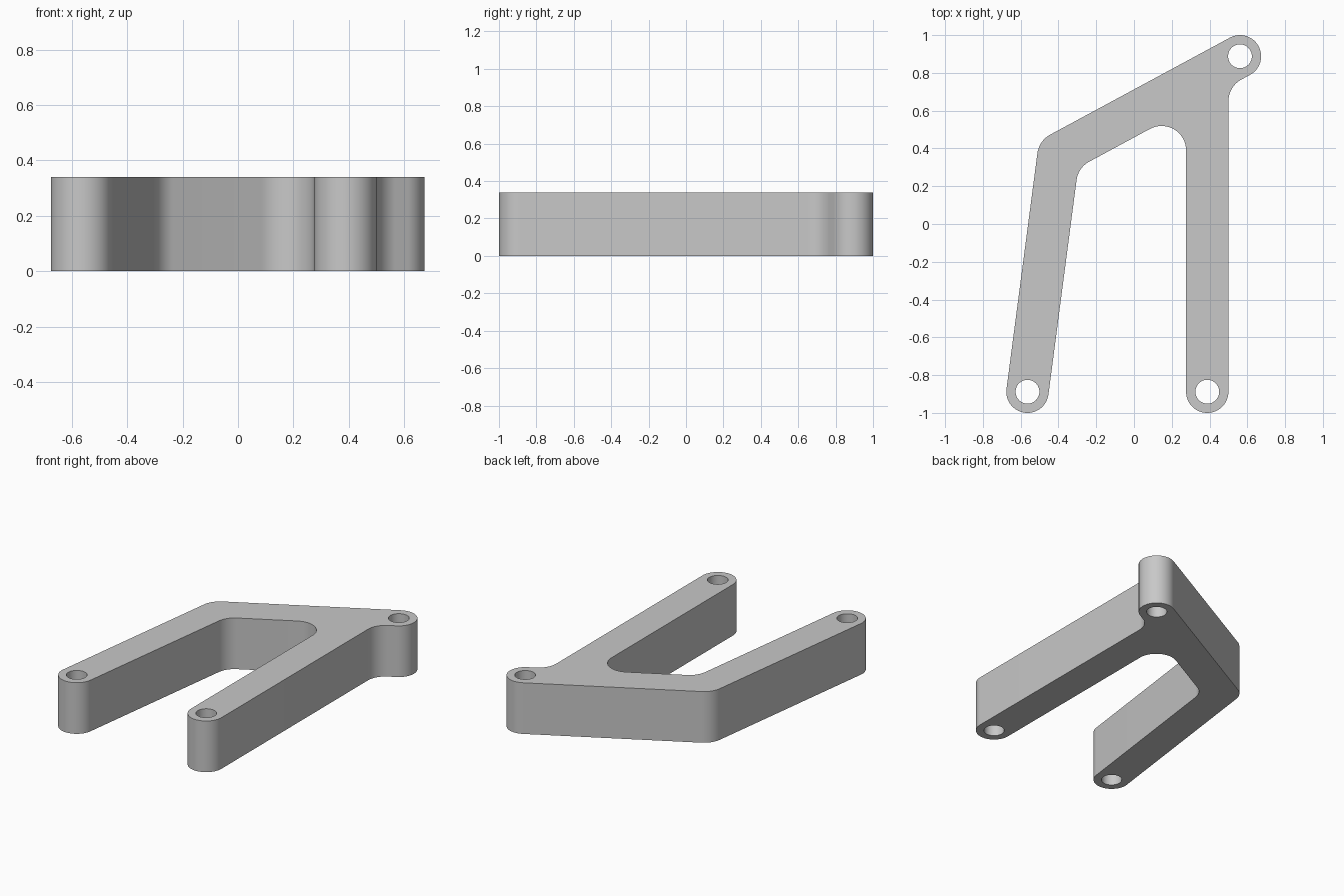
import bpy
import bmesh
import math
from mathutils import Vector
from mathutils.geometry import intersect_line_line

HEIGHT = 0.34
HALF = 0.112        # half width of every arm
HOLE = 0.063
FILLET = 0.13

cube = bpy.data.objects.get("Cube")
if cube:
    bpy.data.objects.remove(cube, do_unlink=True)

metal = bpy.data.materials.new("plain_grey")
metal.use_nodes = True
grey = (0.58, 0.58, 0.58, 1)
metal.diffuse_color = grey
metal.node_tree.nodes["Principled BSDF"].inputs["Base Color"].default_value = grey

# Pivot centres and the directions of the three arms
left_eye = Vector((0.388, -0.888, 0))
right_eye = Vector((-0.564, -0.888, 0))
rear_eye = Vector((0.561, 0.888, 0))
left_dir = Vector((0, 1, 0))
right_dir = Vector((0.13, 0.9915, 0)).normalized()
rear_dir = Vector((-0.88, -0.475, 0)).normalized()


def side(eye, direction, sign):
    """Edge line of an arm, looking along it: +1 is its left edge."""
    normal = Vector((-direction.y, direction.x, 0))
    return eye + normal * HALF * sign, direction


def meet(a, b):
    return intersect_line_line(a[0], a[0] + a[1], b[0], b[0] + b[1])[0]


def cap(eye, direction):
    """Two square corners that round into a half circle behind an eye."""
    return [(side(eye, direction, s)[0] - direction * HALF, HALF) for s in (1, -1)]


def fillet(prev, corner, nxt, radius, steps=20):
    """Arc that rounds one corner."""
    u, v = (prev - corner).normalized(), (nxt - corner).normalized()
    half = u.angle(v) / 2
    centre = corner + (u + v).normalized() * radius / math.sin(half)
    reach = radius / math.tan(half)
    start = (corner + u * reach - centre).normalized()
    end = (corner + v * reach - centre).normalized()
    return [centre + start.slerp(end, i / steps) * radius for i in range(steps + 1)]


# Corners of the outline, walked around the bracket
right_outer, right_inner = (side(right_eye, right_dir, s) for s in (1, -1))
left_inner, left_outer = (side(left_eye, left_dir, s) for s in (1, -1))
rear_low, rear_top = (side(rear_eye, rear_dir, s) for s in (1, -1))
corners = cap(right_eye, right_dir)
corners += [(meet(right_inner, rear_low), FILLET), (meet(rear_low, left_inner), FILLET)]
corners += cap(left_eye, left_dir)
corners += [(meet(left_outer, rear_low), FILLET)]
corners += cap(rear_eye, rear_dir)
corners += [(meet(rear_top, right_outer), FILLET)]

outline = []
for i, (point, radius) in enumerate(corners):
    outline += fillet(corners[i - 1][0], point, corners[(i + 1) % len(corners)][0], radius)

# Outline and bolt holes filled as one flat plate, then extruded
bm = bmesh.new()


def add_loop(points):
    verts = [bm.verts.new(p) for p in points]
    for i, vert in enumerate(verts):
        bm.edges.new((verts[i - 1], vert))


add_loop(outline)
for eye in (left_eye, right_eye, rear_eye):
    add_loop([eye + Vector((math.cos(t), math.sin(t), 0)) * HOLE
              for t in (math.tau * i / 48 for i in range(48))])
bmesh.ops.remove_doubles(bm, verts=bm.verts[:], dist=0.0005)
bmesh.ops.triangle_fill(bm, edges=bm.edges[:], use_beauty=True, normal=(0, 0, 1))
result = bmesh.ops.extrude_face_region(bm, geom=bm.faces[:], use_keep_orig=True)
top = [g for g in result["geom"] if isinstance(g, bmesh.types.BMVert)]
bmesh.ops.translate(bm, verts=top, vec=(0, 0, HEIGHT))
bmesh.ops.recalc_face_normals(bm, faces=bm.faces[:])

mesh = bpy.data.meshes.new("bracket")
bm.to_mesh(mesh)
bm.free()
mesh.materials.append(metal)
bracket = bpy.data.objects.new("bracket", mesh)
bpy.context.collection.objects.link(bracket)
bpy.context.view_layer.objects.active = bracket
bracket.select_set(True)
bpy.ops.object.shade_smooth_by_angle(angle=math.radians(30))
